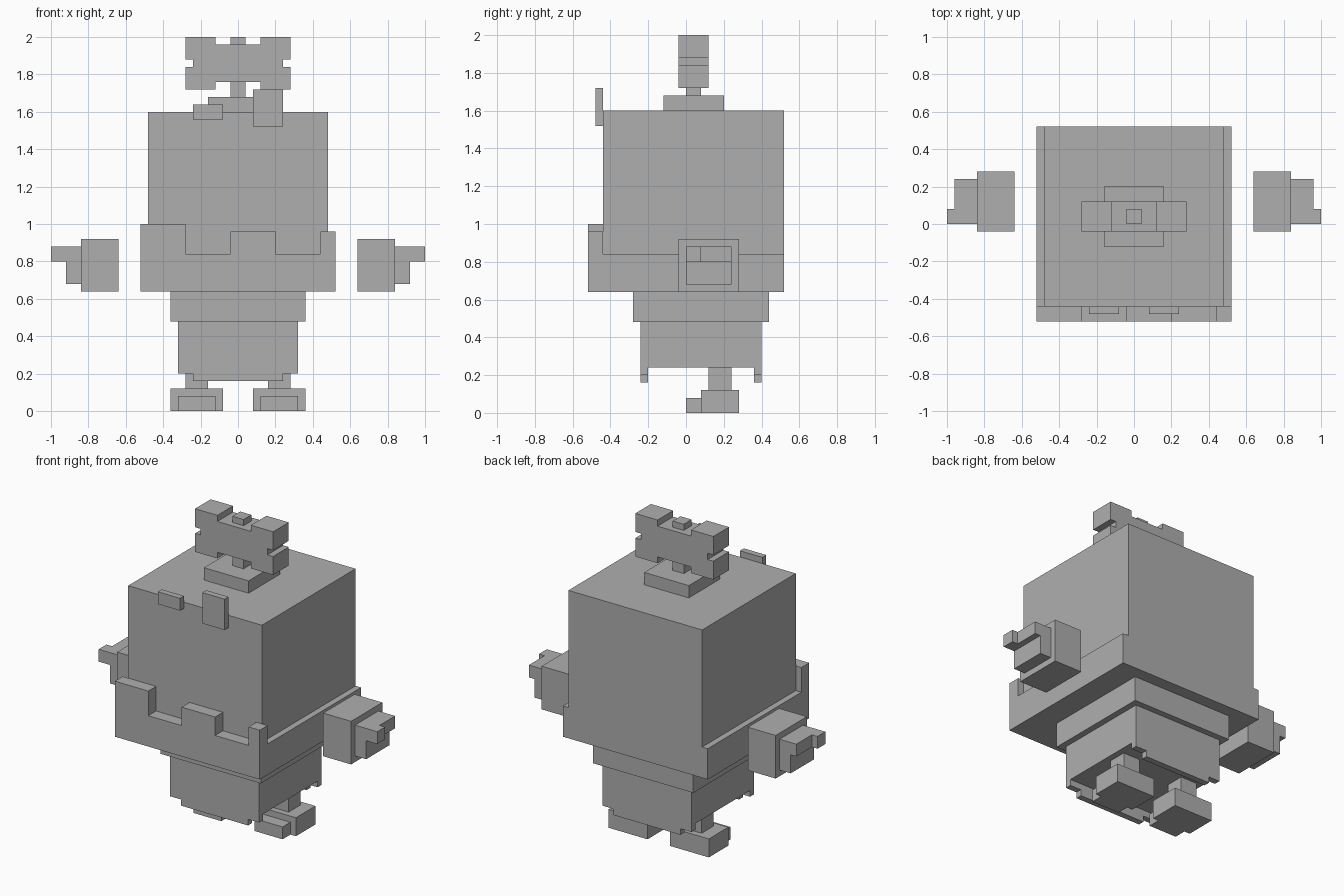
import bpy

if "Cube" in bpy.data.objects:
    bpy.data.objects.remove(bpy.data.objects["Cube"])

grey = bpy.data.materials.new("plain grey")
grey.diffuse_color = (0.43, 0.43, 0.43, 1.0)
grey.use_nodes = True
grey.node_tree.nodes["Principled BSDF"].inputs["Base Color"].default_value = grey.diffuse_color


def prism(name, profile, lo, hi, axis='y'):
    """Extrude a profile: (x, z) points along y, or (y, z) points along x."""
    place = (lambda a, b, d: (a, d, b)) if axis == 'y' else (lambda a, b, d: (d, a, b))
    n = len(profile)
    verts = [place(a, b, d) for d in (lo, hi) for a, b in profile]
    faces = [tuple(range(n)), tuple(range(2 * n - 1, n - 1, -1))]
    faces += [(i, n + i, n + (i + 1) % n, (i + 1) % n) for i in range(n)]
    mesh = bpy.data.meshes.new(name)
    mesh.from_pydata(verts, [], faces)
    mesh.materials.append(grey)
    obj = bpy.data.objects.new(name, mesh)
    bpy.context.collection.objects.link(obj)
    # make the normals point outwards
    import bmesh
    bm = bmesh.new()
    bm.from_mesh(mesh)
    bmesh.ops.recalc_face_normals(bm, faces=bm.faces)
    bm.to_mesh(mesh)
    bm.free()
    return obj


def box(name, x, y, z):
    return prism(name, [(x[0], z[0]), (x[1], z[0]), (x[1], z[1]), (x[0], z[1])], *y)


def mirrored(half):
    """Complete a symmetric profile from its right half."""
    return half + [(-a, b) for a, b in reversed(half)]


# Head with the wider jaw ledge at its sides
prism("head", mirrored([(0.52, 0.64), (0.52, 0.84), (0.48, 0.84), (0.48, 1.60)]), -0.44, 0.52)

# Jaw plate with uneven teeth across the front
prism("jaw_plate", [(-0.52, 0.64), (0.52, 0.64), (0.52, 0.96), (0.44, 0.96),
                    (0.44, 0.84), (0.20, 0.84), (0.20, 0.96), (-0.04, 0.96),
                    (-0.04, 0.84), (-0.28, 0.84), (-0.28, 1.00), (-0.52, 1.00)],
      -0.52, -0.44)

# Eyes of different height
box("small_eye", (-0.24, -0.08), (-0.48, -0.44), (1.56, 1.64))
box("large_eye", (0.08, 0.24), (-0.48, -0.44), (1.52, 1.72))

# Wind-up key on top of the head
box("key_base", (-0.16, 0.16), (-0.12, 0.20), (1.60, 1.68))
box("key_post", (-0.04, 0.04), (0.0, 0.08), (1.68, 1.76))
prism("key_handle", mirrored([(0.12, 1.76), (0.12, 1.72), (0.28, 1.72), (0.28, 1.84),
                              (0.24, 1.84), (0.24, 1.88), (0.28, 1.88), (0.28, 2.00),
                              (0.12, 2.00), (0.12, 1.96)]), -0.04, 0.12)
box("key_nub", (-0.04, 0.04), (0.0, 0.08), (1.96, 2.00))

# Collar and body, the body open between its front and back hems
box("collar", (-0.36, 0.36), (-0.28, 0.44), (0.48, 0.64))
prism("body", [(-0.24, 0.20), (-0.20, 0.20), (-0.20, 0.24), (0.36, 0.24),
               (0.36, 0.20), (0.40, 0.20), (0.40, 0.48), (-0.24, 0.48)],
      -0.32, 0.32, axis='x')
for name, y in (("front_hem", -0.24), ("back_hem", 0.36)):
    box(name, (-0.24, 0.24), (y, y + 0.04), (0.16, 0.20))

# Arms, hands, legs and feet on both sides
for side, s in (("left", -1), ("right", 1)):
    def limb(name, x, y, z):
        box(side + "_" + name, sorted((s * x[0], s * x[1])), y, z)

    limb("arm", (0.64, 0.84), (-0.04, 0.28), (0.64, 0.92))
    limb("palm", (0.84, 0.92), (0.0, 0.24), (0.68, 0.80))
    limb("knuckles", (0.84, 0.96), (0.0, 0.24), (0.80, 0.88))
    limb("finger", (0.96, 1.00), (0.0, 0.08), (0.80, 0.88))
    limb("leg", (0.16, 0.28), (0.12, 0.24), (0.12, 0.24))
    limb("foot", (0.08, 0.36), (0.08, 0.28), (0.0, 0.12))
    limb("toe", (0.12, 0.32), (0.0, 0.08), (0.0, 0.08))
